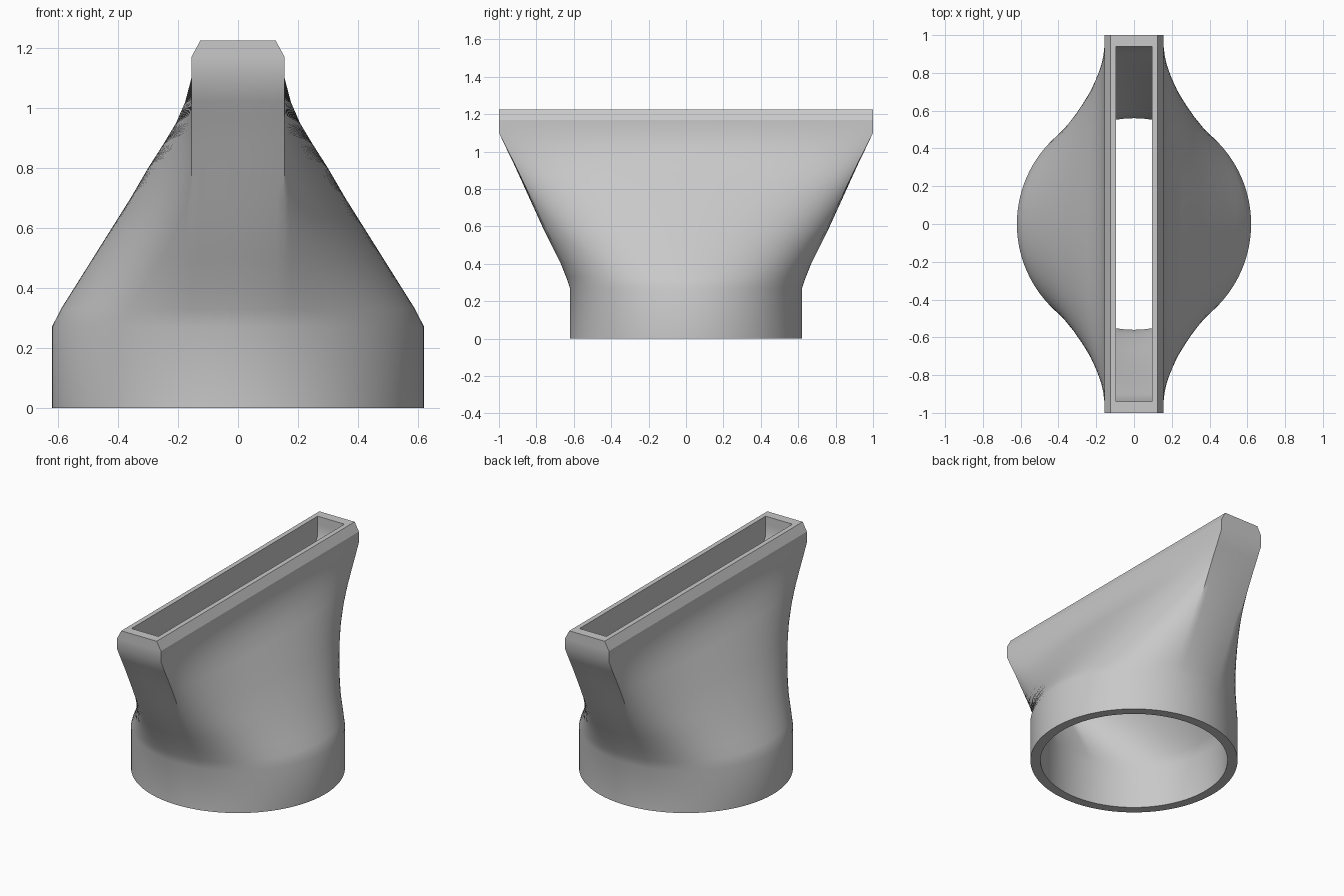
import bpy, bmesh
from math import sin, cos, pi, radians

if "Cube" in bpy.data.objects:
    bpy.data.objects.remove(bpy.data.objects["Cube"], do_unlink=True)

grey = bpy.data.materials.new("plain grey")
grey.use_nodes = True
grey.diffuse_color = (0.58, 0.58, 0.58, 1)
grey.node_tree.nodes["Principled BSDF"].inputs["Base Color"].default_value = (0.58, 0.58, 0.58, 1)

CORNER = radians(75.5)   # angle on the round end that leads to a slot corner
SIDE, END = 28, 6        # segments per quadrant on long side and short end

# Angles of one quadrant, then mirrored around the full ring
quadrant = [CORNER * i / SIDE for i in range(SIDE)]
quadrant += [CORNER + (pi / 2 - CORNER) * i / END for i in range(END)]
half = quadrant + [pi / 2] + [pi - a for a in reversed(quadrant[1:])]
angles = half + [a + pi for a in half]

# Height, narrowing fraction across x, widening fraction along y
stations = [(0, 0, 0), (0.27, 0, 0), (0.33, 0.065, 0.055), (0.4, 0.16, 0.13),
            (0.5, 0.295, 0.26), (0.6, 0.43, 0.39), (0.7, 0.565, 0.51),
            (0.8, 0.69, 0.63), (0.88, 0.80, 0.725), (0.95, 0.89, 0.81),
            (1.02, 0.955, 0.90), (1.1, 1, 1), (1.17, 1, 1)]
TOP = 1.225


def slot_point(a, hx, hy):
    """Point on a rectangle matched to an angle on the circle."""
    clamp = lambda v: max(-1, min(1, v))
    return hx * clamp(cos(a) / cos(CORNER)), hy * clamp(sin(a) / sin(CORNER))


def ring(bm, radius, hx, hy, z, fx, fy):
    verts = []
    for a in angles:
        sx, sy = slot_point(a, hx, hy)
        x = radius * cos(a) * (1 - fx) + sx * fx
        y = radius * sin(a) * (1 - fy) + sy * fy
        verts.append(bm.verts.new((x, y, z)))
    return verts


# Hollow nozzle: outer skin up, over the chamfered rim, inner skin down
bm = bmesh.new()
rings = [ring(bm, 0.62, 0.155, 1.0, *s) for s in stations]
rings.append(ring(bm, 0.62, 0.125, 1.0, TOP, 1, 1))
rings.append(ring(bm, 0.56, 0.095, 0.94, TOP, 1, 1))
rings += [ring(bm, 0.56, 0.095, 0.94, *s) for s in reversed(stations)]

n = len(angles)
for lower, upper in zip(rings, rings[1:] + rings[:1]):
    for i in range(n):
        j = (i + 1) % n
        bm.faces.new((lower[i], lower[j], upper[j], upper[i]))
bmesh.ops.recalc_face_normals(bm, faces=bm.faces)

mesh = bpy.data.meshes.new("slot_nozzle")
bm.to_mesh(mesh)
bm.free()
mesh.materials.append(grey)
nozzle = bpy.data.objects.new("slot_nozzle", mesh)
bpy.context.collection.objects.link(nozzle)

bpy.ops.object.select_all(action='DESELECT')
nozzle.select_set(True)
bpy.context.view_layer.objects.active = nozzle
bpy.ops.object.shade_smooth_by_angle(angle=radians(28))
